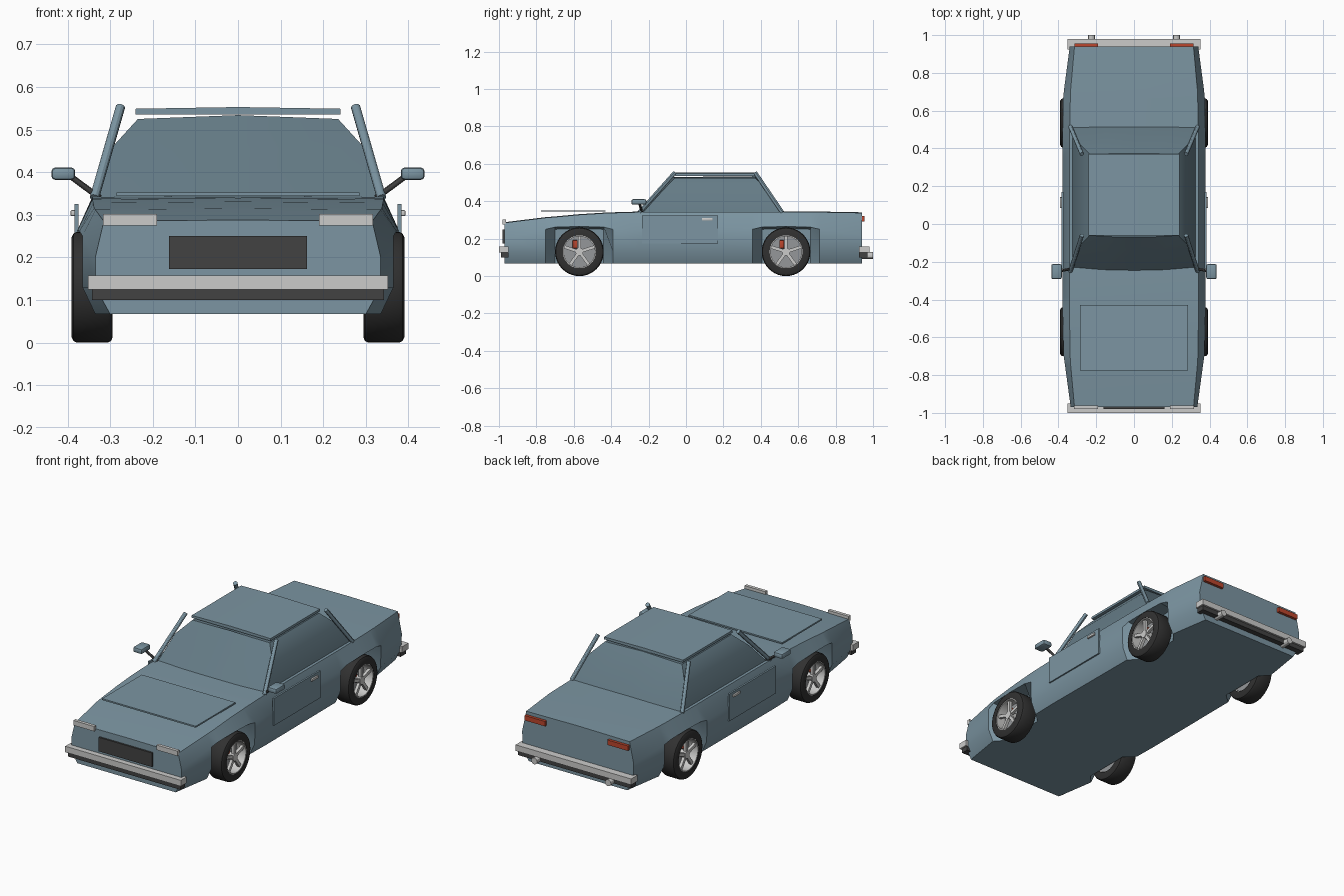
import bpy, bmesh, math
from mathutils import Vector, Matrix

if "Cube" in bpy.data.objects:
    bpy.data.objects.remove(bpy.data.objects["Cube"])


def material(name, rgb):
    m = bpy.data.materials.new(name)
    m.diffuse_color = (*rgb, 1)
    m.use_nodes = True
    m.node_tree.nodes["Principled BSDF"].inputs["Base Color"].default_value = m.diffuse_color
    return m


BLUE = material("body_blue", (0.20, 0.30, 0.36))
GLASS = material("cabin_dark_blue", (0.13, 0.20, 0.24))
SILVER = material("silver", (0.60, 0.60, 0.59))
DARK = material("dark_trim", (0.055, 0.055, 0.055))
RUBBER = material("tyre_black", (0.03, 0.03, 0.03))
RED = material("red", (0.50, 0.06, 0.025))
STEEL = material("brake_steel", (0.30, 0.31, 0.32))


def finish(bm, name, mat, angle=30):
    bmesh.ops.recalc_face_normals(bm, faces=bm.faces)
    me = bpy.data.meshes.new(name)
    bm.to_mesh(me)
    bm.free()
    ob = bpy.data.objects.new(name, me)
    bpy.context.collection.objects.link(ob)
    me.materials.append(mat)
    bpy.ops.object.select_all(action='DESELECT')
    ob.select_set(True)
    bpy.context.view_layer.objects.active = ob
    bpy.ops.object.shade_smooth_by_angle(angle=math.radians(angle))
    return ob


def box(name, mat, x, y, z, bevel=0):
    """Box from (min, max) ranges."""
    bm = bmesh.new()
    bmesh.ops.create_cube(bm, size=1)
    for v in bm.verts:
        v.co = [(r[0] + r[1]) / 2 + c * (r[1] - r[0]) for c, r in zip(v.co, (x, y, z))]
    if bevel:
        bmesh.ops.bevel(bm, geom=bm.edges[:], offset=bevel, segments=2, affect='EDGES', profile=0.5)
    return finish(bm, name, mat)


def rod(name, mat, a, b, r, n=12):
    """Cylinder between two points."""
    a, b = Vector(a), Vector(b)
    bm = bmesh.new()
    m = Matrix.Translation((a + b) / 2) @ (b - a).to_track_quat('Z', 'Y').to_matrix().to_4x4()
    bmesh.ops.create_cone(bm, cap_ends=True, segments=n, radius1=r, radius2=r,
                          depth=(b - a).length, matrix=m)
    return finish(bm, name, mat)


def loft(name, mat, rings, angle=30):
    """Skin closed rings and cap both ends."""
    bm = bmesh.new()
    vs = [[bm.verts.new(p) for p in ring] for ring in rings]
    n = len(vs[0])
    for a, b in zip(vs, vs[1:]):
        for i in range(n):
            j = (i + 1) % n
            bm.faces.new((a[i], a[j], b[j], b[i]))
    bm.faces.new(vs[0])
    bm.faces.new(vs[-1])
    return finish(bm, name, mat, angle)


def lathe(name, mat, profile, centre, side, n=32):
    """Revolve a closed (outward offset, radius) profile about the axle."""
    bm = bmesh.new()
    rings = []
    for k in range(n):
        t = 2 * math.pi * k / n
        rings.append([bm.verts.new((side * x, centre[0] + r * math.cos(t), centre[1] + r * math.sin(t)))
                      for x, r in profile])
    m = len(profile)
    for k in range(n):
        a, b = rings[k], rings[(k + 1) % n]
        for i in range(m):
            j = (i + 1) % m
            bm.faces.new((a[i], a[j], b[j], b[i]))
    return finish(bm, name, mat)


# Body shell: cross-sections along y, pulled inwards around the wheels
WHEEL_Y = (-0.57, 0.535)
WHEEL_Z = 0.13


def body_ring(y, xt, zt, xm, zm, xl, zl, xb):
    half = [(xt, zt), (xm, zm), (xl, zl), (xb, 0.067)]
    pts = half + [(-x, z) for x, z in reversed(half)] + [(0, zt + 0.003)]
    return [(x, y, z) for x, z in pts]


arch = (0.25, 0.29)
stations = [(-0.97, 0.315, 0.285, 0.335, 0.20, 0.335, 0.13, 0.30),
            (-0.75, 0.335, 0.312, 0.365, 0.25, 0.365, 0.13, 0.335),
            (-0.70, 0.338, 0.316, 0.372, 0.262, 0.30, 0.25, 0.29),
            (-0.57, 0.340, 0.328, 0.376, 0.265, 0.29, 0.255, 0.29),
            (-0.44, 0.342, 0.336, 0.378, 0.262, 0.30, 0.25, 0.29),
            (-0.39, 0.342, 0.338, 0.378, 0.25, 0.374, 0.13, 0.345),
            (-0.25, 0.342, 0.342, 0.378, 0.25, 0.376, 0.13, 0.348),
            (0.355, 0.342, 0.342, 0.378, 0.25, 0.374, 0.13, 0.345),
            (0.405, 0.342, 0.342, 0.378, 0.262, 0.30, 0.25, 0.29),
            (0.535, 0.340, 0.342, 0.377, 0.265, 0.29, 0.255, 0.29),
            (0.665, 0.337, 0.342, 0.375, 0.262, 0.30, 0.25, 0.29),
            (0.715, 0.335, 0.342, 0.370, 0.25, 0.368, 0.13, 0.335),
            (0.94, 0.315, 0.338, 0.340, 0.22, 0.335, 0.13, 0.30)]
loft("body", BLUE, [body_ring(*s) for s in stations])


# Cabin with bowed windscreen and rear window
def cabin_ring(x, y0, y1, z, bow, crown=0):
    across = (-1, -0.5, 0, 0.5, 1)
    front = [(t * x, y0 - bow * (1 - t * t), z + crown * (1 - abs(t))) for t in across]
    back = [(-t * x, y1 + 0.3 * bow * (1 - t * t), z + crown * (1 - abs(t))) for t in across]
    return front + back


loft("cabin", GLASS, [cabin_ring(0.328, -0.235, 0.515, 0.335, 0.02),
                      cabin_ring(0.297, -0.125, 0.435, 0.457, 0.015),
                      cabin_ring(0.235, -0.06, 0.37, 0.525, 0.01, 0.009)])

# Roof panel, slightly crowned
loft("roof", BLUE, [[(-0.24, y, 0.536), (0.24, y, 0.536), (0.24, y, 0.549),
                     (0, y, 0.553), (-0.24, y, 0.549)] for y in (-0.06, 0.37)])

# Raised bonnet panel
box("bonnet_panel", BLUE, (-0.285, 0.285), (-0.775, -0.43), (0.344, 0.352))

# Bumpers with dark lower strips, front grille
box("front_bumper", SILVER, (-0.352, 0.352), (-1.0, -0.95), (0.125, 0.158))
box("front_bumper_strip", DARK, (-0.343, 0.343), (-0.99, -0.95), (0.10, 0.125))
box("rear_bumper", SILVER, (-0.352, 0.352), (0.925, 0.98), (0.125, 0.158))
box("rear_bumper_strip", DARK, (-0.343, 0.343), (0.925, 0.97), (0.10, 0.125))
box("grille", DARK, (-0.162, 0.162), (-0.98, -0.96), (0.173, 0.25))


def span(s, a, b):
    return tuple(sorted((s * a, s * b)))


# Parts that repeat on both sides
for s, side in ((-1, "left"), (1, "right")):
    box(side + "_headlight", SILVER, span(s, 0.19, 0.317), (-0.98, -0.962), (0.275, 0.302))
    box(side + "_tail_light", RED, span(s, 0.19, 0.315), (0.93, 0.955), (0.293, 0.32))
    rod(side + "_exhaust", SILVER, (s * 0.225, 0.90, 0.11), (s * 0.225, 1.0, 0.11), 0.018)
    box(side + "_door", BLUE, span(s, 0.374, 0.384), (-0.235, 0.17), (0.175, 0.325))
    box(side + "_door_handle", SILVER, span(s, 0.380, 0.393), (0.085, 0.142), (0.297, 0.311), 0.003)
    rod(side + "_front_pillar", BLUE, (s * 0.337, -0.25, 0.34), (s * 0.276, -0.06, 0.553), 0.011)
    rod(side + "_rear_pillar", BLUE, (s * 0.337, 0.515, 0.34), (s * 0.276, 0.37, 0.553), 0.011)
    rod(side + "_mirror_arm", DARK, (s * 0.325, -0.235, 0.34), (s * 0.395, -0.25, 0.392), 0.007)
    box(side + "_mirror", BLUE, span(s, 0.382, 0.438), (-0.292, -0.212), (0.382, 0.411), 0.009)

    # Wheels: tyre, rim, brake disc, caliper and five spokes
    for y, end in zip(WHEEL_Y, ("front", "rear")):
        c = (y, WHEEL_Z)
        name = f"{side}_{end}_"
        lathe(name + "tyre", RUBBER, [(0.294, 0.088), (0.294, 0.117), (0.298, 0.126), (0.306, 0.13),
                                      (0.378, 0.13), (0.386, 0.126), (0.391, 0.117), (0.391, 0.088)], c, s, 40)
        lathe(name + "rim", SILVER, [(0.30, 0.083), (0.30, 0.091), (0.389, 0.091), (0.389, 0.083)], c, s)
        rod(name + "brake_disc", STEEL, (s * 0.305, y, WHEEL_Z), (s * 0.335, y, WHEEL_Z), 0.084, 28)
        rod(name + "hub", SILVER, (s * 0.33, y, WHEEL_Z), (s * 0.383, y, WHEEL_Z), 0.021, 16)
        box(name + "caliper", RED, span(s, 0.33, 0.358), (y - 0.036, y - 0.010),
            (WHEEL_Z + 0.018, WHEEL_Z + 0.062), 0.004)
        for k in range(5):
            t = math.radians(90 + 72 * k)
            spoke = box(name + f"spoke_{k + 1}", SILVER, (-0.008, 0.008), (0.012, 0.087), (-0.0085, 0.0085))
            spoke.rotation_euler = (t, 0, 0)
            spoke.location = (s * 0.372, y, WHEEL_Z)
